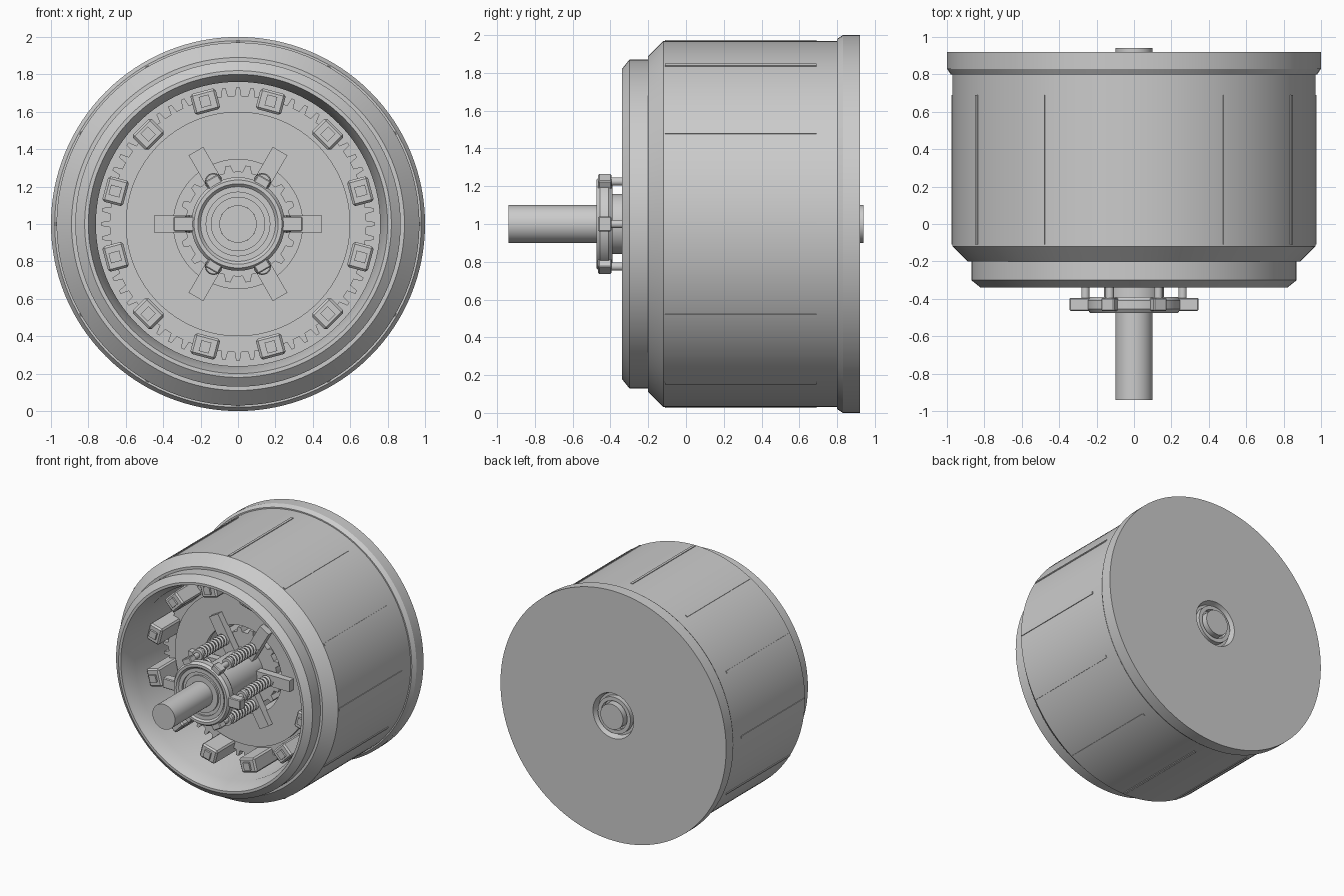
import bpy, bmesh
from math import cos, sin, pi, radians
from mathutils import Matrix, Vector

if "Cube" in bpy.data.objects:
    bpy.data.objects.remove(bpy.data.objects["Cube"])

AX = 1.0  # axle height


def finish(bm, name, smooth=True):
    bmesh.ops.remove_doubles(bm, verts=bm.verts, dist=1e-5)
    bmesh.ops.recalc_face_normals(bm, faces=bm.faces)
    me = bpy.data.meshes.new(name)
    bm.to_mesh(me)
    bm.free()
    ob = bpy.data.objects.new(name, me)
    bpy.context.collection.objects.link(ob)
    if smooth:
        bpy.ops.object.select_all(action='DESELECT')
        ob.select_set(True)
        bpy.context.view_layer.objects.active = ob
        bpy.ops.object.shade_smooth_by_angle(angle=radians(25))
    return ob


def lathe(name, prof, n=96, closed=True):
    """Revolve (radius, y) points around the axle."""
    bm = bmesh.new()
    rings = [[bm.verts.new((r * cos(2 * pi * i / n), y, AX + r * sin(2 * pi * i / n)))
              for i in range(n)] for r, y in prof]
    pairs = list(zip(rings, rings[1:]))
    if closed:
        pairs.append((rings[-1], rings[0]))
    for a, b in pairs:
        for i in range(n):
            j = (i + 1) % n
            bm.faces.new((a[i], a[j], b[j], b[i]))
    return finish(bm, name)


def rod(name, r, y0, y1, n=64):
    return lathe(name, [(0, y0), (r, y0), (r, y1), (0, y1)], n, False)


def gear(name, root, tip, teeth, y0, y1, inner):
    """Toothed ring extruded along the axle."""
    bm = bmesh.new()
    polar = []
    for k in range(teeth):
        for f, r in ((0, root), (.25, root), (.37, tip), (.63, tip), (.75, root)):
            polar.append((r, 2 * pi * (k + f - .5) / teeth))
    loops = []
    for y, hole in ((y0, 0), (y1, 0), (y1, 1), (y0, 1)):
        loops.append([bm.verts.new(((inner if hole else r) * cos(t), y,
                                    AX + (inner if hole else r) * sin(t))) for r, t in polar])
    n = len(polar)
    for q in range(4):
        a, b = loops[q], loops[(q + 1) % 4]
        for i in range(n):
            j = (i + 1) % n
            bm.faces.new((a[i], a[j], b[j], b[i]))
    return finish(bm, name, False)


def radial_boxes(name, angles, r0, r1, width, y0, y1, bevel=0):
    """Boxes reaching from r0 to r1 at each angle in degrees."""
    bm = bmesh.new()
    for a in angles:
        m = (Matrix.Translation((0, 0, AX)) @ Matrix.Rotation(-radians(a), 4, 'Y')
             @ Matrix.Translation(((r0 + r1) / 2, (y0 + y1) / 2, 0))
             @ Matrix.Diagonal((r1 - r0, y1 - y0, width, 1)))
        bmesh.ops.create_cube(bm, size=1, matrix=m)
    if bevel:
        bmesh.ops.bevel(bm, geom=bm.edges[:], offset=bevel, segments=1, affect='EDGES')
    return finish(bm, name, False)


six = range(0, 360, 60)
twelve = range(0, 360, 30)

# outer drum shell with stepped lip, rear flange and recessed rear hub
lathe("drum_shell", [(.80, -.34), (.82, -.34), (.87, -.30), (.87, -.20), (.89, -.20),
                     (.97, -.12), (.97, .80), (.98, .80), (1.0, .83), (1.0, .92),
                     (.18, .92), (.165, .87), (.10, .87), (.10, .62), (.76, .62),
                     (.76, -.22), (.79, -.31)], 128)
radial_boxes("drum_ribs", twelve, .955, .975, .02, -.11, .69)

# shaft and rear bearing rings
rod("shaft", .10, -.94, .94)
lathe("rear_bearing_ring", [(.115, .86), (.115, .91), (.145, .91), (.145, .86)])
rod("shaft_collar", .16, -.41, .30)

# basket fingers around the inner wall, with a small socket block each
off = [a + 15 for a in twelve]
radial_boxes("basket_fingers", off, .62, .735, .14, -.13, .62, .012)
radial_boxes("finger_studs", off, .65, .71, .055, -.145, -.10)

# friction plate stack
for i in range(5):
    y = .10 + i * .09
    gear("friction_plate_%d" % i, .685, .73, 60, y, y + .05, .40)
    lathe("steel_plate_%d" % i, [(.40, y + .05), (.60, y + .05), (.60, y + .09), (.40, y + .09)])

# pressure plate, its six arms and the splined hub
lathe("pressure_plate", [(.345, .06), (.60, .06), (.60, .10), (.345, .10)])
radial_boxes("pressure_plate_arms", six, .14, .45, .09, .01, .07)
gear("splined_hub", .28, .315, 18, .09, .55, .10)

# release plate with stacked bearing rings and lugs
lathe("release_plate", [(.20, -.46), (.215, -.475), (.235, -.475), (.25, -.455), (.25, -.41),
                        (.235, -.39), (.15, -.39), (.15, -.43), (.20, -.43)])
lathe("bearing_outer", [(.17, -.465), (.20, -.465), (.20, -.41), (.17, -.41)])
lathe("bearing_seal", [(.14, -.45), (.172, -.45), (.172, -.41), (.14, -.41)])
lathe("bearing_inner", [(.10, -.465), (.145, -.465), (.145, -.41), (.10, -.41)])
radial_boxes("release_lugs_side", (0, 180), .21, .345, .08, -.465, -.395, .006)
radial_boxes("release_lugs", (60, 120, 240, 300), .21, .285, .08, -.465, -.395, .006)

# spring posts, heads and coil springs
for k, a in enumerate(six):
    t = radians(a)
    cx, cz = .26 * cos(t), AX + .26 * sin(t)
    bm = bmesh.new()
    for r, y0, y1 in ((.022, -.40, .10), (.042, -.33, -.30)):
        bmesh.ops.create_cone(bm, cap_ends=True, segments=20, radius1=r, radius2=r, depth=y1 - y0,
                              matrix=Matrix.Translation((cx, (y0 + y1) / 2, cz))
                              @ Matrix.Rotation(pi / 2, 4, 'X'))
    finish(bm, "spring_post_%d" % k)
    cu = bpy.data.curves.new("spring_%d" % k, 'CURVE')
    cu.dimensions = '3D'
    cu.bevel_depth = .010
    cu.bevel_resolution = 1
    cu.resolution_u = 1
    turns, steps = 9, 12
    sp = cu.splines.new('POLY')
    sp.points.add(turns * steps)
    for i, p in enumerate(sp.points):
        w = 2 * pi * i / steps
        p.co = (cx + .038 * cos(w), -.30 + .31 * i / (turns * steps), cz + .038 * sin(w), 1)
    bpy.context.collection.objects.link(bpy.data.objects.new("spring_%d" % k, cu))
